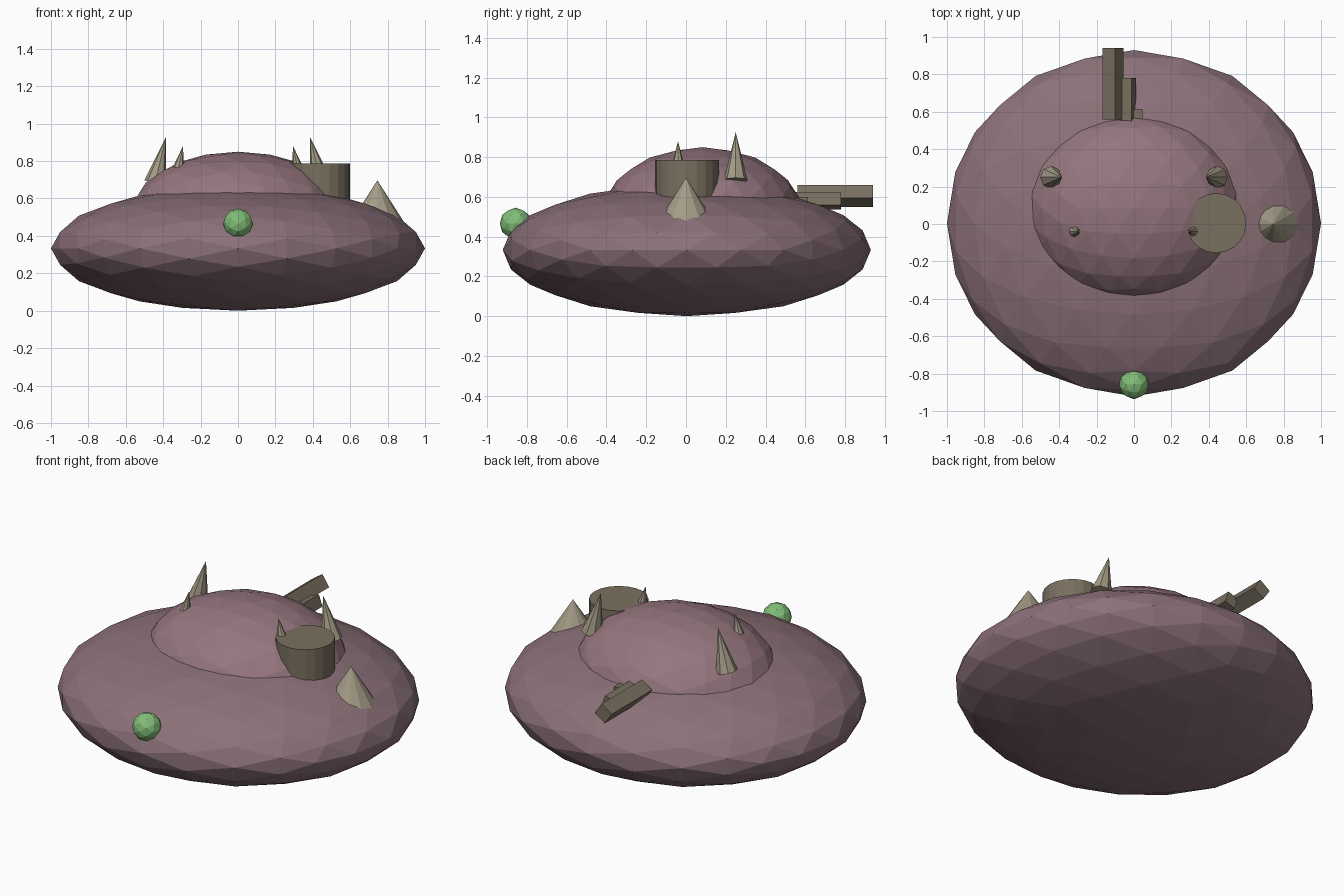
import bpy, bmesh, math
from mathutils import Matrix, Vector

if "Cube" in bpy.data.objects:
    bpy.data.objects.remove(bpy.data.objects["Cube"])


def material(name, rgb):
    m = bpy.data.materials.new(name)
    m.diffuse_color = (*rgb, 1)
    m.use_nodes = True
    m.node_tree.nodes["Principled BSDF"].inputs["Base Color"].default_value = m.diffuse_color
    return m


SKIN = material("skin", (0.26, 0.165, 0.19))
DOME = material("dome_skin", (0.30, 0.18, 0.21))
GREEN = material("eye_green", (0.22, 0.51, 0.19))
BONE = material("bone", (0.37, 0.33, 0.24))
METAL = material("dull_metal", (0.19, 0.16, 0.115))


def finish(name, bm, mat, loc, rot=(0, 0, 0)):
    bmesh.ops.recalc_face_normals(bm, faces=bm.faces)
    me = bpy.data.meshes.new(name)
    bm.to_mesh(me)
    bm.free()
    me.materials.append(mat)
    ob = bpy.data.objects.new(name, me)
    ob.location, ob.rotation_euler = loc, rot
    bpy.context.collection.objects.link(ob)
    return ob


def ellipsoid(name, loc, radii, level, mat):
    # faceted icosphere turned so that an edge, not a corner, faces up
    bm = bmesh.new()
    turn = Matrix.Rotation(-math.atan(2 / (1 + math.sqrt(5))), 4, 'Y')
    bmesh.ops.create_icosphere(bm, subdivisions=level, radius=1,
                               matrix=Matrix.Diagonal((*radii, 1)) @ turn)
    return finish(name, bm, mat, loc)


def cone(name, base, r1, r2, height, sides, mat, lean=0):
    bm = bmesh.new()
    bmesh.ops.create_cone(bm, cap_ends=True, segments=sides, radius1=r1, radius2=r2,
                          depth=height, matrix=Matrix.Translation((0, 0, height / 2)))
    return finish(name, bm, mat, base, (0, lean, 0))


def bar(name, x, z, size, y0, y1, roll):
    bm = bmesh.new()
    bmesh.ops.create_cube(bm, size=1)
    bmesh.ops.scale(bm, vec=Vector((size, y1 - y0, size)), verts=bm.verts)
    return finish(name, bm, METAL, (x, (y0 + y1) / 2, z), (0, -roll, 0))


# saucer body, raised dome and front eye
ellipsoid("body", (0, 0.004, 0.333), (1, 0.926, 0.333), 3, SKIN)
ellipsoid("dome", (0, 0.083, 0.5), (0.58, 0.505, 0.35), 3, DOME)
ellipsoid("eye", (0, -0.857, 0.466), (0.08, 0.08, 0.08), 2, GREEN)

# mirrored pairs of large and small horns, leaning inwards
for side, label in ((-1, "left"), (1, "right")):
    cone(label + "_large_horn", (side * 0.443, 0.25, 0.683), 0.06, 0, 0.25, 8, BONE, -side * 0.23)
    cone(label + "_small_horn", (side * 0.318, -0.04, 0.763), 0.03, 0, 0.12, 8, BONE, -side * 0.2)

# side drum and spike
cone("side_drum", (0.44, 0.005, 0.48), 0.16, 0.16, 0.306, 20, METAL)
cone("side_spike", (0.745, 0.0, 0.47), 0.145, 0, 0.227, 12, BONE)

# fan of rolled bars at the back, growing in size and length
bar("short_rear_bar", 0.015, 0.57, 0.06, 0.54, 0.615, 0)
bar("middle_rear_bar", -0.034, 0.58, 0.07, 0.55, 0.78, 0.33)
bar("long_rear_bar", -0.1125, 0.605, 0.08, 0.56, 0.94, 0.6)
